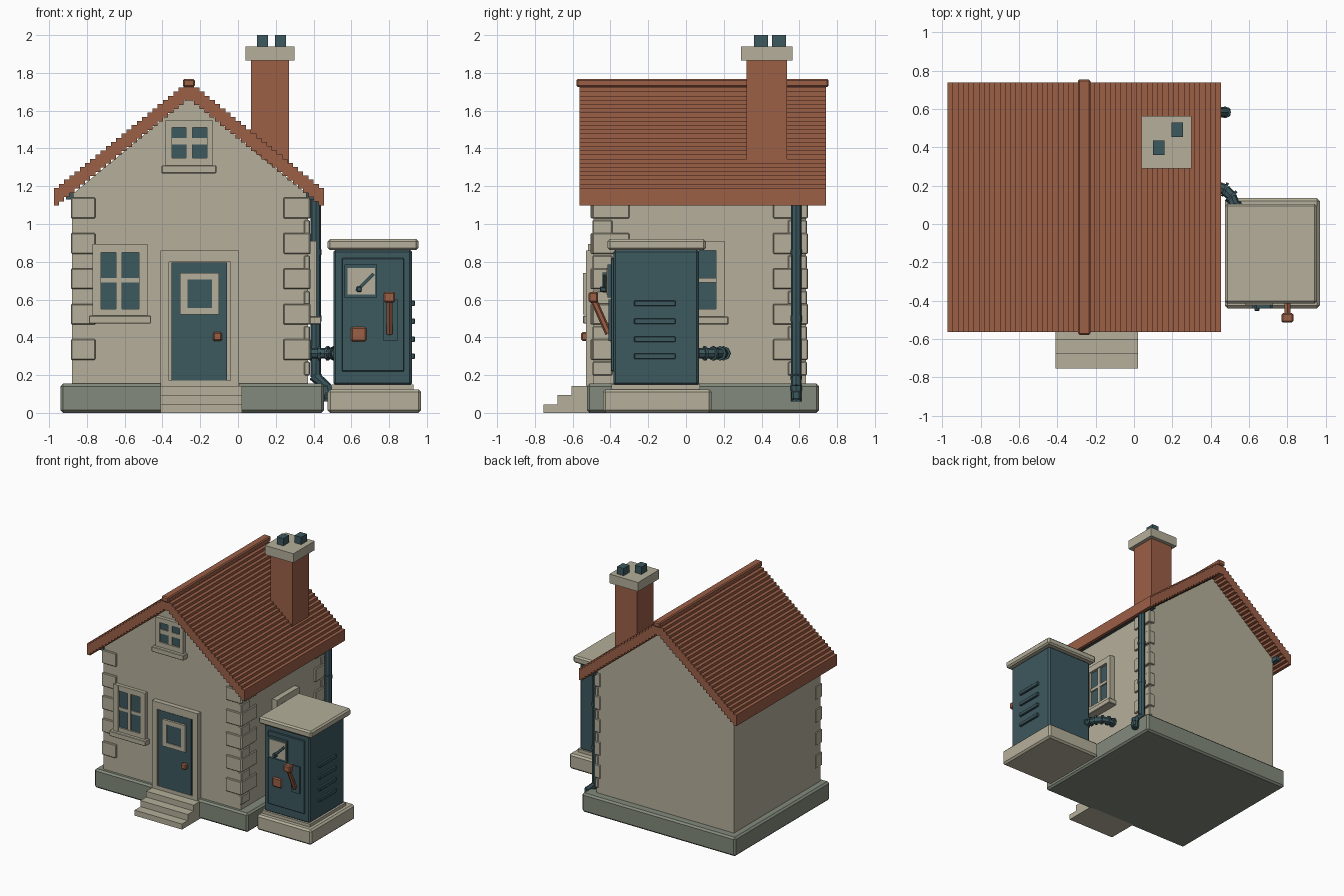
import bpy, bmesh, math
from mathutils import Vector, Matrix

cube = bpy.data.objects.get("Cube")
if cube:
    bpy.data.objects.remove(cube, do_unlink=True)


def material(name, rgb):
    m = bpy.data.materials.new(name)
    m.use_nodes = True
    m.diffuse_color = (*rgb, 1)
    m.node_tree.nodes["Principled BSDF"].inputs["Base Color"].default_value = (*rgb, 1)
    return m


STONE = material("cream stone", (0.46, 0.43, 0.325))
CLAY = material("terracotta", (0.33, 0.115, 0.062))
TEAL = material("dark teal", (0.046, 0.099, 0.114))
PLINTH = material("grey green stone", (0.225, 0.255, 0.20))


def finish(name, bm, mat, bevel=0):
    bmesh.ops.recalc_face_normals(bm, faces=bm.faces)
    me = bpy.data.meshes.new(name)
    bm.to_mesh(me)
    bm.free()
    me.materials.append(mat)
    ob = bpy.data.objects.new(name, me)
    bpy.context.collection.objects.link(ob)
    if bevel:
        mod = ob.modifiers.new("bevel", 'BEVEL')
        mod.width, mod.segments = bevel, 1
    return ob


def boxes(name, spans, mat, bevel=0):
    """One object made of boxes given as (x0, x1, y0, y1, z0, z1)."""
    bm = bmesh.new()
    for a in spans:
        c = Vector((a[0] + a[1], a[2] + a[3], a[4] + a[5])) / 2
        s = [abs(a[i + 1] - a[i]) for i in (0, 2, 4)]
        bmesh.ops.create_cube(bm, size=1, matrix=Matrix.Translation(c) @ Matrix.Diagonal((*s, 1)))
    return finish(name, bm, mat, bevel)


def extrude_y(name, pts, y0, y1, mat):
    """Extrude an xz outline from y0 to y1."""
    bm = bmesh.new()
    f = bm.faces.new([bm.verts.new((x, y0, z)) for x, z in pts])
    geo = bmesh.ops.extrude_face_region(bm, geom=[f])["geom"]
    bmesh.ops.translate(bm, vec=(0, y1 - y0, 0), verts=[v for v in geo if isinstance(v, bmesh.types.BMVert)])
    return finish(name, bm, mat)


def tube(name, pts, r, mat, sides=8, ring_r=0, ring_len=0.012):
    """Straight pipe pieces along a path, with optional collars at each point."""
    bm = bmesh.new()

    def rod(a, b, rad):
        a, b = Vector(a), Vector(b)
        rot = (b - a).to_track_quat('Z', 'Y').to_matrix().to_4x4()
        bmesh.ops.create_cone(bm, cap_ends=True, segments=sides, radius1=rad, radius2=rad,
                              depth=(b - a).length, matrix=Matrix.Translation((a + b) / 2) @ rot)
    for a, b in zip(pts, pts[1:]):
        rod(a, b, r)
        if ring_r:
            d = (Vector(b) - Vector(a)).normalized() * ring_len / 2
            rod(Vector(a) - d, Vector(a) + d, ring_r)
    return finish(name, bm, mat)


# House body
FRONT, SIDE, RIDGE = -0.49, 0.37, -0.26
boxes("plinth", [(-0.94, 0.455, -0.525, 0.705, 0, 0.155)], PLINTH, 0.014)
extrude_y("house_walls", [(-0.88, 0.15), (SIDE, 0.15), (SIDE, 1.155), (RIDGE, 1.67), (-0.88, 1.155)],
          FRONT, 0.635, STONE)
boxes("front_steps", [(-0.41, 0.02, y, -0.5, 0, z) for y, z in
                      ((-0.755, 0.045), (-0.68, 0.095), (-0.605, 0.143))], STONE)

# Corner stones, long on the front and long on the side in turn
blocks = []
for i in range(5):
    z = 0.28 + i * 0.1875
    w = z - 0.094
    blocks += [(-0.885, -0.755, -0.505, -0.42, z, z + 0.11),
               (0.24, 0.38, -0.505, -0.42, z, z + 0.11),
               (0.33, 0.385, -0.495, -0.30, z, z + 0.11),
               (0.33, 0.385, 0.46, 0.645, z, z + 0.11),
               (0.35, 0.38, -0.495, -0.39, w + 0.012, w + 0.085),
               (0.35, 0.38, 0.54, 0.64, w + 0.012, w + 0.085)]
boxes("corner_stones", blocks, STONE, 0.005)

# Stepped roof
n, d, top, rise, thick = 26, 0.0275, 1.745, 0.0222, 0.092
upper = [(s * d, top - i * rise) for i in range(n) for s in (i, i + 1)]
lower = [(x, z - thick) for x, z in reversed(upper)]
half_up, half_low = upper[1:], lower[:-1]
outline = ([(RIDGE - x, z) for x, z in reversed(half_up)] + [(RIDGE + x, z) for x, z in half_up]
           + [(RIDGE + x, z) for x, z in half_low] + [(RIDGE - x, z) for x, z in reversed(half_low)])
extrude_y("tiled_roof", outline, -0.565, 0.74, CLAY)
boxes("ridge_cap", [(-0.292, -0.228, -0.58, 0.755, 1.725, 1.768)], CLAY, 0.008)

# Chimney
boxes("chimney_stack", [(0.07, 0.27, 0.32, 0.535, 1.3, 1.87)], CLAY)
boxes("chimney_cap", [(0.04, 0.30, 0.29, 0.565, 1.865, 1.94)], STONE)
boxes("chimney_pots", [(0.10, 0.16, 0.36, 0.435, 1.93, 2.0), (0.195, 0.255, 0.455, 0.53, 1.93, 2.0)], TEAL)


# Windows: outer size, pane edges and wall direction
def window(name, u, z, panes_u, panes_z, side=False, deep=0.03):
    def place(u0, u1, w0, w1, z0, z1):
        if side:
            return (SIDE + w0, SIDE + w1, u0, u1, z0, z1)
        return (u0, u1, FRONT - w1, FRONT - w0, z0, z1)
    us, zs = [u[0], *panes_u, u[1]], [z[0], *panes_z, z[1]]
    bars = []
    for k in (0, 2, 4):
        dep = deep * (0.8 if k == 2 else 1)
        bars.append(place(us[k], us[k + 1], -0.01, dep, z[0], z[1]))
        bars.append(place(us[1], us[4], -0.01, dep - 0.002, zs[k], zs[k + 1]))
    boxes(name + "_frame", bars, STONE)
    boxes(name + "_glass", [place(us[1], us[4], -0.01, deep * 0.5, zs[1], zs[4])], TEAL)
    boxes(name + "_sill", [place(u[0] - 0.02, u[1] + 0.02, -0.01, deep + 0.025, z[0] - 0.042, z[0])], STONE, 0.004)


window("front_window", (-0.77, -0.48), (0.515, 0.895), (-0.725, -0.645, -0.615, -0.525), (0.55, 0.69, 0.715, 0.85))
window("gable_window", (-0.385, -0.135), (1.31, 1.55), (-0.35, -0.275, -0.24, -0.165), (1.35, 1.42, 1.455, 1.51))
window("side_window", (-0.085, 0.205), (0.51, 0.91), (-0.045, 0.04, 0.07, 0.16), (0.55, 0.69, 0.715, 0.86),
       side=True, deep=0.045)

# Front door
boxes("door_surround", [(-0.41, -0.365, -0.53, -0.48, 0.143, 0.86), (-0.04, 0.005, -0.53, -0.48, 0.143, 0.86),
                        (-0.366, -0.039, -0.529, -0.48, 0.80, 0.86), (-0.366, -0.039, -0.53, -0.48, 0.143, 0.172)], STONE)
boxes("door_jamb", [(-0.37, -0.035, -0.515, -0.48, 0.16, 0.81)], STONE)
boxes("front_door", [(-0.352, -0.057, -0.527, -0.49, 0.172, 0.797)], TEAL)
boxes("door_window_frame", [(-0.307, -0.267, -0.545, -0.52, 0.52, 0.74), (-0.138, -0.10, -0.545, -0.52, 0.52, 0.74),
                            (-0.268, -0.137, -0.545, -0.52, 0.52, 0.555),
                            (-0.268, -0.137, -0.545, -0.52, 0.705, 0.74)], STONE)
boxes("door_window_glass", [(-0.272, -0.132, -0.538, -0.52, 0.55, 0.71)], TEAL)
boxes("door_knob", [(-0.132, -0.085, -0.555, -0.52, 0.38, 0.427)], CLAY, 0.008)

# Gutters and drainpipe
boxes("gutters", [(-0.91, -0.87, -0.5, 0.69, 1.13, 1.17), (0.36, 0.40, -0.5, 0.69, 1.13, 1.17)], TEAL)
tube("drainpipe", [(0.412, 0.583, 1.17), (0.412, 0.583, 0.85), (0.412, 0.583, 0.5),
                   (0.412, 0.583, 0.19), (0.475, 0.583, 0.13), (0.478, 0.583, 0.06)], 0.028, TEAL, 8, 0.031, 0.03)
boxes("pipe_outlet", [(0.455, 0.505, 0.558, 0.608, 0.065, 0.12)], TEAL, 0.01)

# Utility cabinet
boxes("cabinet_base", [(0.475, 0.97, -0.44, 0.135, 0, 0.125)], STONE, 0.014)
boxes("cabinet_foot", [(0.495, 0.93, -0.395, 0.075, 0.12, 0.15)], STONE)
boxes("cabinet_body", [(0.505, 0.92, -0.385, 0.068, 0.145, 0.865)], TEAL, 0.012)
boxes("cabinet_lid", [(0.475, 0.955, -0.415, 0.105, 0.862, 0.92)], STONE, 0.012)
boxes("cabinet_door", [(0.55, 0.88, -0.398, -0.38, 0.22, 0.82)], TEAL, 0.004)
boxes("cabinet_louvres", [(0.91, 0.937, -0.275, -0.055, z - 0.015, z + 0.015)
                          for z in (0.30, 0.39, 0.485, 0.58)], TEAL, 0.004)

# Gauge, button and lever on the cabinet door
boxes("gauge_frame", [(0.565, 0.735, -0.415, -0.39, 0.61, 0.785)], TEAL)
boxes("gauge_face", [(0.58, 0.725, -0.422, -0.41, 0.628, 0.768)], STONE)
needle = boxes("gauge_needle", [(-0.009, 0.009, -0.012, 0.012, -0.065, 0.065)], TEAL)
needle.location, needle.rotation_euler = (0.672, -0.43, 0.69), (0, math.radians(45), 0)
boxes("gauge_pivot", [(0.628, 0.655, -0.455, -0.42, 0.64, 0.67)], TEAL, 0.005)
boxes("cabinet_button", [(0.597, 0.68, -0.41, -0.39, 0.378, 0.455)], CLAY, 0.008)
boxes("lever_plate", [(0.77, 0.845, -0.41, -0.39, 0.38, 0.60)], TEAL)
tube("lever_arm", [(0.802, -0.41, 0.42), (0.802, -0.49, 0.60)], 0.018, CLAY, 6)
boxes("lever_grip", [(0.77, 0.832, -0.515, -0.465, 0.585, 0.64)], CLAY, 0.008)

# Ribbed hose from the cabinet to the house
tube("ribbed_hose", [(0.53, 0.06, 0.315), (0.525, 0.10, 0.315), (0.508, 0.145, 0.315), (0.475, 0.18, 0.315),
                     (0.43, 0.198, 0.315), (0.385, 0.2, 0.315), (0.36, 0.2, 0.315)], 0.028, TEAL, 8, 0.038, 0.014)
